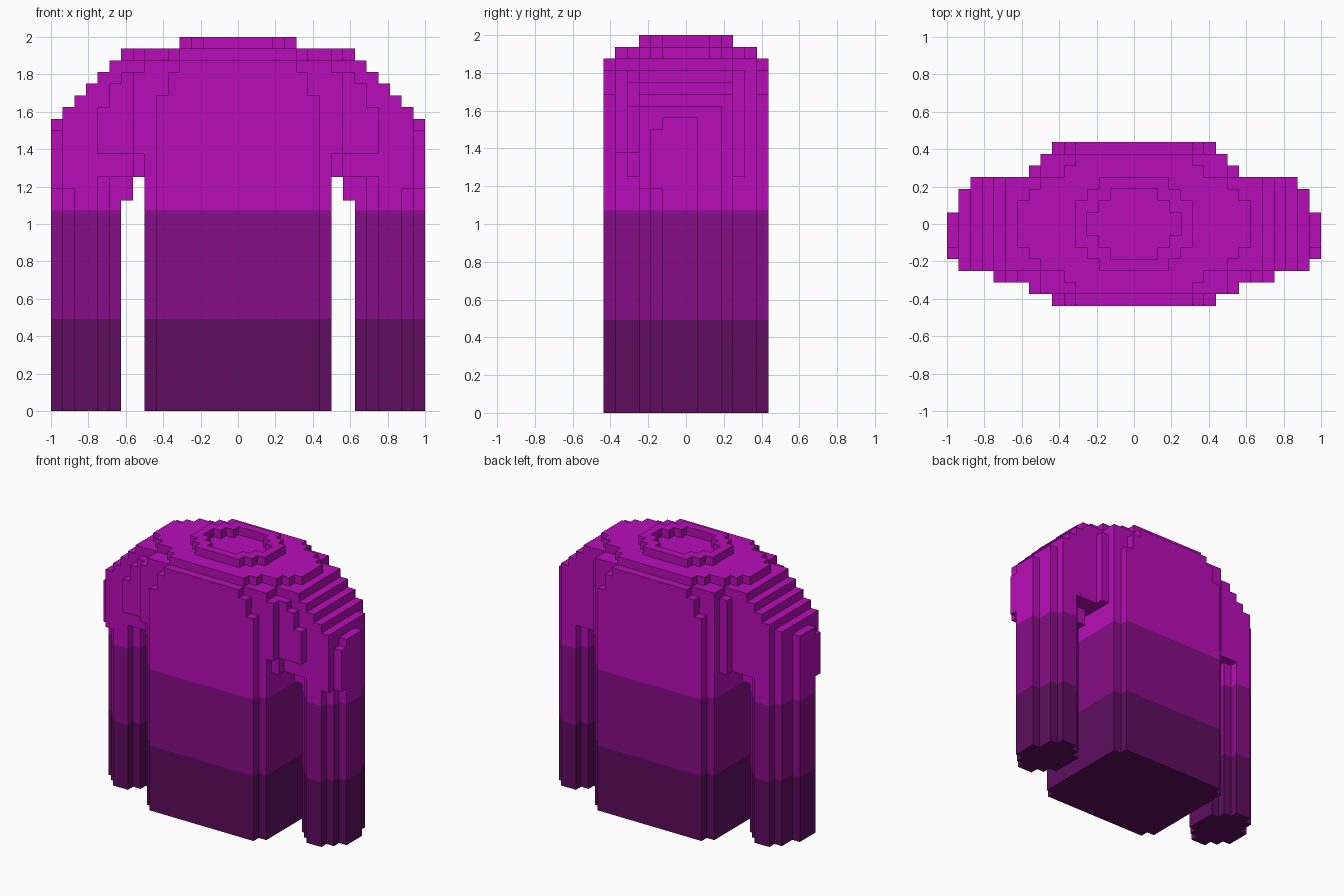
import bpy
import bmesh
from mathutils import Vector
from itertools import product

if "Cube" in bpy.data.objects:
    bpy.data.objects.remove(bpy.data.objects["Cube"], do_unlink=True)

U = 1 / 16                 # size of one block
BAND_LOW, BAND_HIGH = 0.492, 1.072


def make_material(name, colour):
    mat = bpy.data.materials.new(name)
    mat.use_nodes = True
    mat.diffuse_color = colour
    mat.node_tree.nodes["Principled BSDF"].inputs["Base Color"].default_value = colour
    return mat


MATERIALS = [
    make_material("dark_purple", (0.112, 0.004, 0.112, 1)),
    make_material("mid_purple", (0.242, 0.004, 0.242, 1)),
    make_material("bright_magenta", (0.479, 0.004, 0.479, 1)),
]


def fill(boxes):
    """Block cells covered by boxes (x0, x1, y0, y1, z0, z1)."""
    cells = set()
    for x0, x1, y0, y1, z0, z1 in boxes:
        cells.update(product(range(x0, x1), range(y0, y1), range(z0, z1)))
    return cells


def centred(half, depth, z0, z1):
    return (-half, half, -depth, depth, z0, z1)


# Torso: rounded corners, stepped shoulder line and a raised top layer
torso = fill([centred(8, 6, 0, 30), centred(7, 7, 0, 27),
              centred(6, 7, 27, 29), centred(5, 7, 29, 30)])
torso |= fill(centred(h, d, 30, 31)
              for h, d in ((5, 6), (6, 5), (8, 4), (9, 3), (10, 2)))

# Collar: stepped oval ring
collar = fill(centred(h, d, 31, 32) for h, d in ((3, 4), (4, 3), (5, 2)))
collar -= fill(centred(h, d, 31, 32) for h, d in ((2, 3), (3, 2), (4, 1)))

# Sleeve: shoulder, front pleat, underarm and round lower arm
left_sleeve = fill([
    (8, 9, -5, 5, 20, 29), (8, 9, -6, -5, 22, 29), (8, 11, -4, 4, 20, 30),
    (11, 12, -4, 4, 20, 29), (12, 13, -4, 4, 19, 28), (13, 14, -4, 4, 19, 27),
    (14, 15, -4, 3, 19, 26), (15, 16, -3, 1, 19, 24), (15, 16, -2, 1, 24, 25),
    (9, 10, -5, -4, 22, 29), (10, 11, -5, -4, 22, 28), (11, 12, -5, -4, 22, 26),
    (9, 10, -2, 2, 18, 20),
    (10, 11, -2, 2, 0, 20), (11, 12, -3, 3, 0, 20), (12, 14, -4, 4, 0, 19),
    (14, 15, -3, 3, 0, 19), (15, 16, -2, 1, 0, 19),
])
right_sleeve = {(-1 - x, y, z) for x, y, z in left_sleeve}

PARTS = {"torso": torso, "collar": collar,
         "left_sleeve": left_sleeve, "right_sleeve": right_sleeve}
SOLID = set().union(*PARTS.values())


def build(name, cells):
    bm = bmesh.new()
    # Outer skin of the blocks
    for cell in sorted(cells):
        for axis, side in product(range(3), (0, 1)):
            beside = list(cell)
            beside[axis] += 2 * side - 1
            if tuple(beside) in SOLID:
                continue
            a, b = (axis + 1) % 3, (axis + 2) % 3
            ring = []
            for da, db in ((0, 0), (1, 0), (1, 1), (0, 1)):
                p = Vector(cell)
                p[axis] += side
                p[a] += da
                p[b] += db
                ring.append(bm.verts.new(p * U))
            bm.faces.new(ring if side else ring[::-1])
    bmesh.ops.remove_doubles(bm, verts=bm.verts[:], dist=U / 100)
    # Colour bands by height
    for height in (BAND_LOW, BAND_HIGH):
        bmesh.ops.bisect_plane(bm, geom=bm.verts[:] + bm.edges[:] + bm.faces[:],
                               plane_co=(0, 0, height), plane_no=(0, 0, 1))
    for face in bm.faces:
        z = face.calc_center_median().z
        face.material_index = (z > BAND_LOW) + (z > BAND_HIGH)
    # Merge flat areas into large faces
    bmesh.ops.dissolve_limit(bm, angle_limit=0.01, verts=bm.verts[:],
                             edges=bm.edges[:], delimit={'MATERIAL'})
    mesh = bpy.data.meshes.new(name)
    bm.to_mesh(mesh)
    bm.free()
    for mat in MATERIALS:
        mesh.materials.append(mat)
    bpy.context.collection.objects.link(bpy.data.objects.new(name, mesh))


for part_name, part_cells in PARTS.items():
    build(part_name, part_cells)
